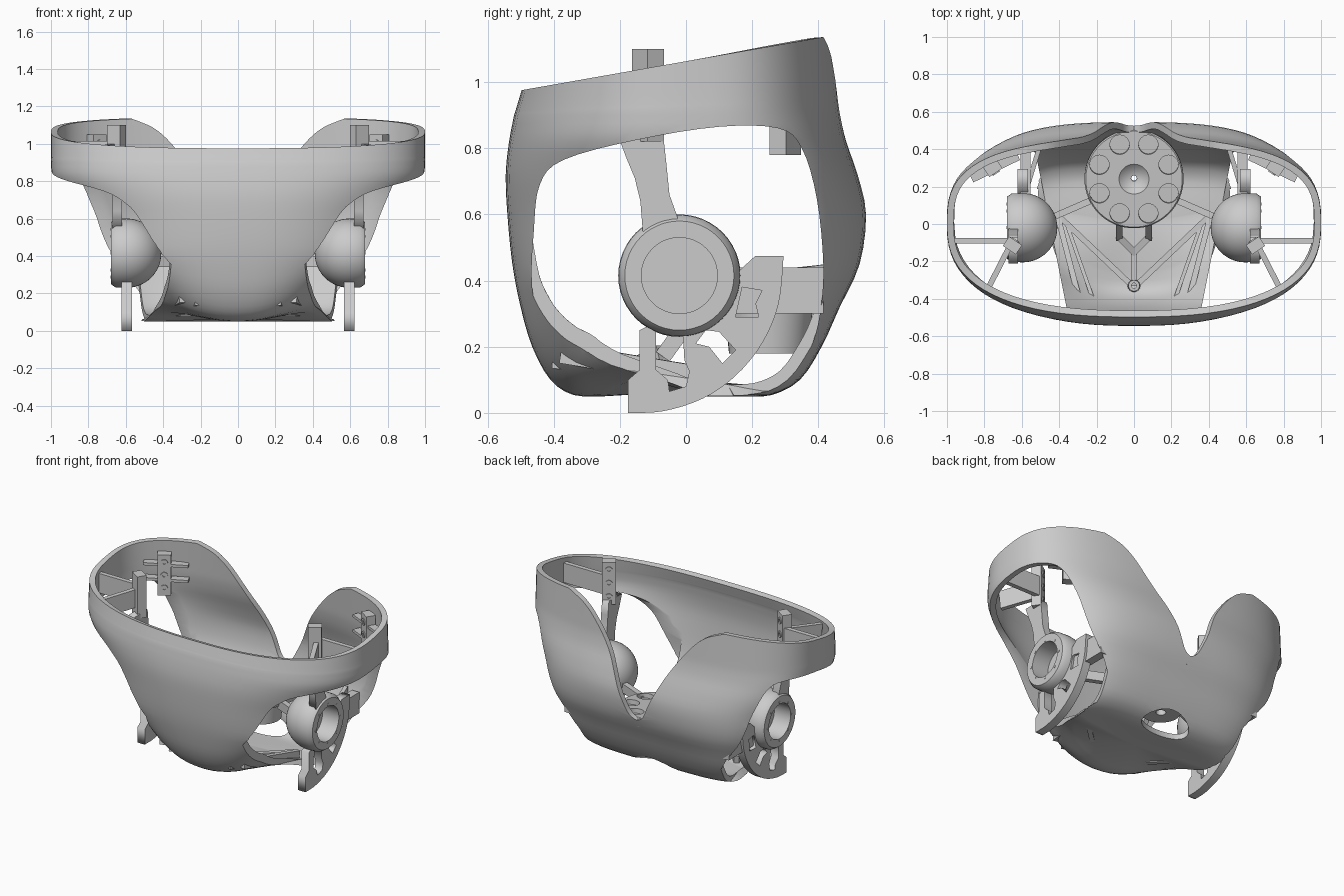
import bpy, bmesh, math
from mathutils import Vector, Matrix

if "Cube" in bpy.data.objects:
    bpy.data.objects.remove(bpy.data.objects["Cube"])


def make(name, verts, faces, fix=True):
    me = bpy.data.meshes.new(name)
    me.from_pydata([tuple(v) for v in verts], [], faces)
    if fix:
        bm = bmesh.new()
        bm.from_mesh(me)
        bmesh.ops.remove_doubles(bm, verts=bm.verts, dist=1e-5)
        bmesh.ops.recalc_face_normals(bm, faces=bm.faces)
        bm.to_mesh(me)
        bm.free()
    ob = bpy.data.objects.new(name, me)
    bpy.context.collection.objects.link(ob)
    return ob


def activate(ob):
    bpy.ops.object.select_all(action='DESELECT')
    ob.select_set(True)
    bpy.context.view_layer.objects.active = ob


def smooth(ob, deg=35):
    activate(ob)
    bpy.ops.object.shade_smooth_by_angle(angle=math.radians(deg))


def cut(ob, cutter):
    m = ob.modifiers.new("cut", 'BOOLEAN')
    m.object, m.operation, m.solver = cutter, 'DIFFERENCE', 'EXACT'
    activate(ob)
    bpy.ops.object.modifier_apply(modifier=m.name)
    bpy.data.objects.remove(cutter)


def clamp(v):
    return max(0, min(1, v))


def spline(pts, steps, closed=False):
    """Catmull-Rom through points of any dimension."""
    n, out = len(pts), []
    get = (lambda i: pts[i % n]) if closed else (lambda i: pts[max(0, min(n - 1, i))])
    for i in range(n if closed else n - 1):
        for s in range(steps):
            t = s / steps
            out.append(tuple(0.5 * (2*b + (c-a)*t + (2*a-5*b+4*c-d)*t*t + (3*b-a-3*c+d)*t**3)
                             for a, b, c, d in zip(get(i-1), get(i), get(i+1), get(i+2))))
    return out if closed else out + [tuple(pts[-1])]


def loft(name, a, b):
    n = len(a)
    faces = [(i, (i+1) % n, n + (i+1) % n, n + i) for i in range(n)]
    return make(name, a + b, faces + [tuple(range(n)), tuple(range(n, 2*n))])


def lathe(name, prof, matrix, seg=48):
    """Revolve (radius, height) pairs around local z."""
    n = len(prof)
    verts = [matrix @ Vector((r*math.cos(2*math.pi*j/seg), r*math.sin(2*math.pi*j/seg), h))
             for j in range(seg) for r, h in prof]
    faces = [(j*n+i, (j+1) % seg*n+i, (j+1) % seg*n+i+1, j*n+i+1)
             for j in range(seg) for i in range(n-1)]
    ob = make(name, verts, faces)
    smooth(ob)
    return ob


def bar(name, p, q, w, h):
    """Box rib from p to q, width w, vertical height h."""
    p, q = Vector(p), Vector(q)
    d = (q - p).normalized()
    side = d.cross(Vector((0, 0, 1))).normalized() * w/2
    up = side.cross(d).normalized() * h/2
    ring = [side + up, side - up, -side - up, -side + up]
    return loft(name, [p + r for r in ring], [q + r for r in ring])


def plate(name, loops, x, thick):
    """Filled yz outline with window loops, centred on x."""
    cu = bpy.data.curves.new(name, 'CURVE')
    cu.dimensions, cu.fill_mode, cu.extrude = '2D', 'BOTH', thick/2
    for lp in loops:
        sp = cu.splines.new('POLY')
        sp.points.add(len(lp) - 1)
        for pt, (u, v) in zip(sp.points, lp):
            pt.co = (u, v, 0, 1)
        sp.use_cyclic_u = True
    ob = bpy.data.objects.new(name, cu)
    bpy.context.collection.objects.link(ob)
    ob.matrix_world = Matrix(((0, 0, 1, x), (1, 0, 0, 0), (0, 1, 0, 0), (0, 0, 0, 1)))
    activate(ob)
    bpy.ops.object.convert(target='MESH')


# Shell: stacked rounded sections (z, half width front, half width back, y front, y back)
rings = spline([(.05, .36, .46, -.25, .18), (.054, .46, .58, -.34, .26), (.10, .53, .66, -.41, .345),
                (.2, .60, .72, -.465, .41), (.32, .68, .79, -.50, .465), (.45, .74, .86, -.525, .525),
                (.6, .80, .93, -.54, .545), (.72, .89, .98, -.545, .52), (.82, .98, 1.0, -.535, .487),
                (.9, 1, 1, -.52, .47), (.96, 1, 1, -.513, .463), (1.1, 1, 1, -.497, .45)], 3)
SEG = 80
verts, faces = [(0, 0, .065)], []
for k, (z, af, ab, yf, yb) in enumerate(rings):
    for j in range(SEG):
        c, s = math.cos(2*math.pi*j/SEG), math.sin(2*math.pi*j/SEG)
        a = af + (ab - af)*(1 + s)/2
        # squarer at the lower back, rounder at the front
        e = .7 - .22*clamp((.62 - z)/.4) if s > 0 else .8
        y = (yb if s > 0 else -yf) * math.copysign(abs(s)**e, s)
        x = a*math.copysign(abs(c)**e, c)
        zz = z + .7*min(abs(x), .5)**2 * clamp((.05 - y)/.35) * clamp((.4 - z)/.3)
        if z > .9:
            zz = .9 + (z - .9)/.2 * (.975 + .176*(y + .5) - .9)
        verts.append((x, y, zz))
for j in range(SEG):
    faces.append((0, 1 + (j+1) % SEG, 1 + j))
    for k in range(len(rings) - 1):
        b0, b1, jn = 1 + k*SEG, 1 + (k+1)*SEG, (j+1) % SEG
        faces.append((b0+j, b0+jn, b1+jn, b1+j))
shell = make("outer_shell", verts, faces, fix=False)
m = shell.modifiers.new("thickness", 'SOLIDIFY')
m.thickness, m.offset = .036, -1
activate(shell)
bpy.ops.object.modifier_apply(modifier=m.name)

# Leg openings: side outline, dropping outwards at the front so the floor edge is trimmed too
opening = spline([(-.46, .55), (-.442, .69), (-.37, .765), (-.15, .825), (.1, .865), (.28, .86),
                  (.35, .8), (.395, .65), (.415, .45), (.405, .3), (.375, .19), (.325, .1), (.26, .065),
                  (.1, .09), (-.1, .12), (-.33, .15), (-.43, .22), (-.465, .38)], 4, True)
for s in (-1, 1):
    cut(shell, loft("leg_cutter", [(s*(.45 + .2*y), y, z) for y, z in opening],
                    [(s*1.3, y, z - max(0, (.3 - z)/.2)*clamp((.27 - y)/.2)) for y, z in opening]))

# Back notch and floor hole
half = spline([(0, .45), (.05, .48), (.11, .6), (.21, .80), (.33, .97), (.43, 1.07), (.53, 1.12), (.68, 1.17)], 4)
notch = [(-x, z) for x, z in reversed(half[1:])] + half + [(.68, 1.5), (-.68, 1.5)]
cut(shell, loft("notch_cutter", [(x, .15, z) for x, z in notch], [(x, 1, z) for x, z in notch]))
hole = [(.17*math.cos(i*math.pi/20), .29 + .085*math.sin(i*math.pi/20)) for i in range(40)]
cut(shell, loft("hole_cutter", [(x, y, -.1) for x, y in hole], [(x, y, .3) for x, y in hole]))
smooth(shell, 40)

# Mounting disc with recesses, on a pedestal
tilt = Matrix.Translation((0, .24, .43)) @ Matrix.Rotation(math.radians(6), 4, 'X')
disc = lathe("mount_disc", [(.015, -.06), (.26, -.06), (.265, -.05), (.265, -.008), (.258, 0),
                            (.08, 0), (.045, -.03), (.015, -.035), (.015, -.06)], tilt, 64)
for i in range(8):
    a = (i + .5)*math.pi/4
    spot = tilt @ Matrix.Translation((.2*math.cos(a), .2*math.sin(a), 0))
    cut(disc, lathe("recess_cutter", [(0, -.03), (.052, -.03), (.052, .05), (0, .05)], spot, 24))
smooth(disc)
lathe("disc_pedestal", [(.03, 0), (.12, 0), (.14, .2), (.03, .2), (.03, 0)],
      Matrix.Translation((0, .25, .18)), 40)

# Front post and centre rib
lathe("front_post", [(.014, .07), (.035, .07), (.03, .2), (.014, .2), (.014, .07)],
      Matrix.Translation((0, -.33, 0)), 24)
bar("centre_rib", (0, -.33, .11), (0, -.14, .12), .03, .08)

SPH = [(.185*math.sin(i*math.pi/28), .595 - .185*math.cos(i*math.pi/28)) for i in range(15)]
ARC = spline([(-.175, 0), (-.07, .005), (.05, .043), (.15, .112), (.23, .21), (.28, .33), (.295, .475)], 4)
for s, side in ((-1, "left"), (1, "right")):
    # Hip cup with bolts
    hip = Matrix(((0, 0, s, 0), (1, 0, 0, -.02), (0, 1, 0, .415), (0, 0, 0, 1)))
    lathe(side + "_hip_cup", SPH + [(.183, .655), (.165, .68), (.115, .68), (.115, .56), (0, .56)], hip)
    for i in range(8):
        a = i*math.pi/4
        lathe(side + "_hip_bolt", [(0, .67), (.008, .67), (.008, .682), (0, .682)],
              hip @ Matrix.Translation((.128*math.cos(a), .128*math.sin(a), 0)), 10)
    # Swing stop fan plate with windows
    plate(side + "_fan_plate", [
        ARC + [(.21, .475), (.15, .42), (.115, .34), (.06, .282), (-.02, .262), (-.09, .275), (-.14, .25),
               (-.14, .13), (-.175, .1)],
        [(-.09, .25), (-.01, .25), (-.005, .16), (.01, .125), (0, .08), (-.05, .065), (-.055, .1), (-.09, .13)],
        [(.03, .21), (.06, .25), (.1, .245), (.15, .19), (.11, .15), (.07, .2)],
        [(.15, .29), (.22, .29), (.21, .33), (.23, .37), (.17, .38)]], s*.595, .055)
    # Suspension arm from cup up to front bracket
    plate(side + "_upper_arm", [[(-.13, .54), (-.138, .64), (-.155, .71), (-.18, .77), (-.21, .85), (-.07, .85),
                                 (-.06, .76), (-.05, .66), (-.025, .59), (-.03, .555)]], s*.645, .05)
    # Tilted brackets with bolts on their inner face
    for nm, x, y, z0, z1, inward in (("front", .65, -.115, .82, 1.10, (-.55, .84)),
                                     ("back", .755, .30, .78, 1.05, (-.55, -.84))):
        d = Vector((s*inward[0], inward[1], 0)).normalized()
        t = Vector((-d.y, d.x, 0))
        base = [Vector((s*x, y, 0)) + d*p + t*q
                for p, q in ((.03, .042), (.03, -.042), (-.03, -.042), (-.03, .042))]
        loft(f"{side}_{nm}_bracket", [b + Vector((0, 0, z0)) for b in base],
             [b + Vector((0, 0, z1)) for b in base])
        rot = d.to_track_quat('Z', 'Y').to_matrix().to_4x4()
        for z in (z0 + .05, (z0 + z1)/2, z1 - .05):
            lathe(f"{side}_{nm}_bracket_bolt", [(.009, .02), (.022, .02), (.022, .036), (.009, .036), (.009, .02)],
                  Matrix.Translation((s*x, y, z)) @ rot, 16)
    # Ribs and struts
    for nm, p, q, w, h in (
            ("bracket_side_strut", (.67, -.09, .95), (.97, -.09, .95), .03, .13),
            ("bracket_front_strut", (.67, -.13, .94), (.77, -.325, .92), .03, .12),
            ("back_bracket_rib_low", (.62, .365, .88), (.87, .245, .88), .05, .018),
            ("back_bracket_rib_high", (.62, .365, .98), (.87, .245, .98), .05, .018),
            ("rear_hip_strut", (.58, .14, .37), (.58, .415, .37), .055, .14),
            ("rear_hip_brace", (.57, .2, .37), (.50, .43, .4), .025, .1),
            ("disc_strut", (.22, .13, .37), (.45, .03, .37), .035, .06),
            ("disc_fork", (0, -.15, .13), (.08, -.07, .17), .035, .07),
            ("disc_fork_riser", (.08, -.07, .17), (.08, .06, .35), .035, .05),
            ("floor_diagonal", (.01, -.33, .11), (.40, .04, .11), .03, .06),
            ("floor_edge_rib", (.41, .05, .11), (.30, -.375, .18), .03, .06),
            ("floor_inner_rib", (.36, .0, .11), (.22, -.40, .16), .02, .05)):
        bar(f"{side}_{nm}", (s*p[0], p[1], p[2]), (s*q[0], q[1], q[2]), w, h)
